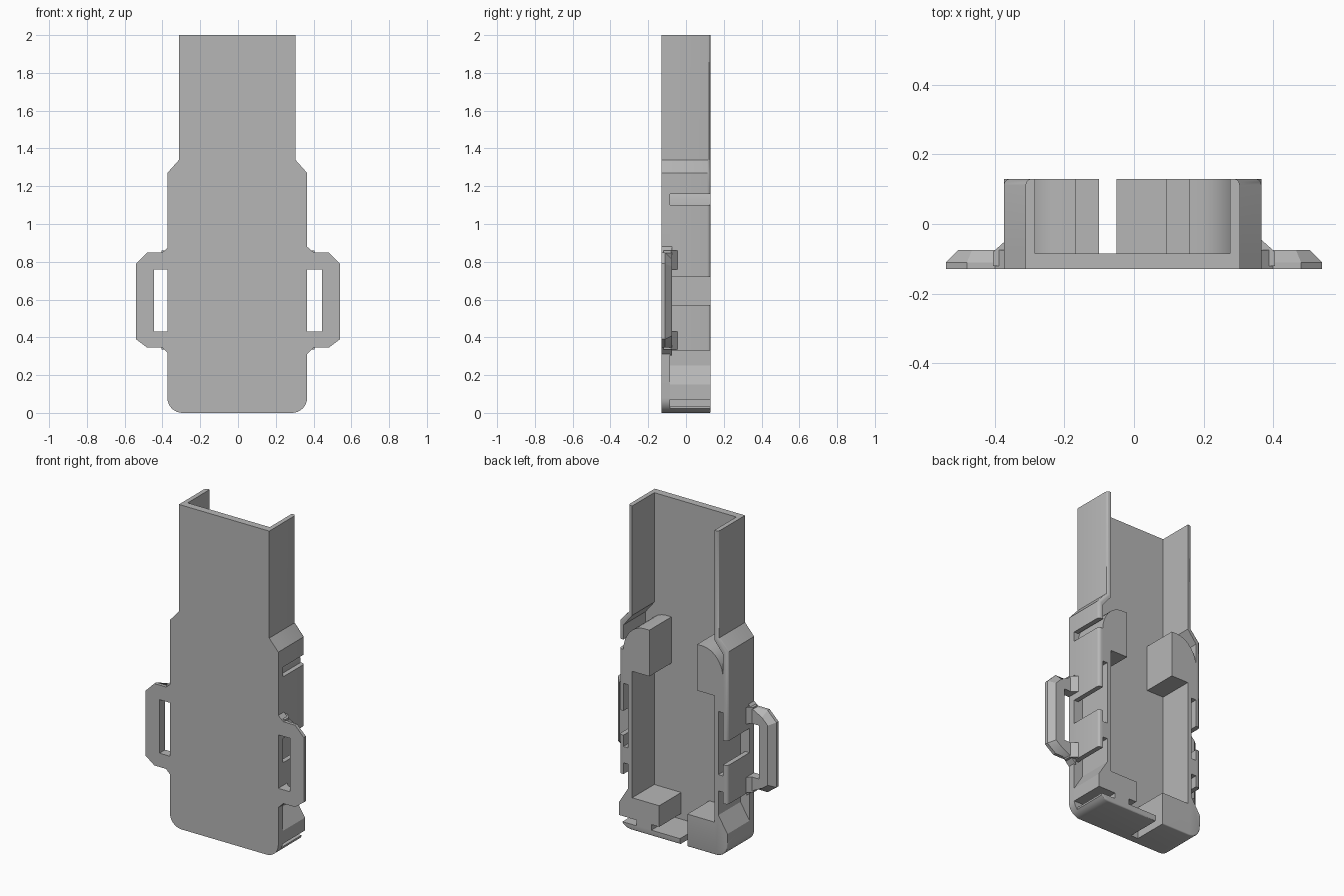
import bpy, bmesh, math

cube = bpy.data.objects.get("Cube")
if cube:
    bpy.data.objects.remove(cube, do_unlink=True)

grey = bpy.data.materials.new("plain grey")
grey.use_nodes = True
grey.diffuse_color = (0.47, 0.47, 0.47, 1)
grey.node_tree.nodes["Principled BSDF"].inputs["Base Color"].default_value = (0.47, 0.47, 0.47, 1)

FRONT, FLOOR, RIM = -0.13, -0.085, 0.13
HALF, NECK, INNER, WALL = 0.37, 0.308, 0.28, 0.34
SHIFT = -0.004
parts = []


def arc(cx, cz, rx, rz, start, end, n=8):
    angles = [math.radians(start + (end - start) * i / n) for i in range(n + 1)]
    return [(cx + rx * math.cos(a), cz + rz * math.sin(a)) for a in angles]


def prism(name, points, y0=FLOOR, y1=RIM, side=1, shift=SHIFT, bevel=0, segments=1, edge_rule=None):
    """Extrude an x-z outline along y; optionally bevel chosen edges of the back face."""
    bm = bmesh.new()
    verts = [bm.verts.new((x * side + shift, y0, z)) for x, z in points]
    base = bm.faces.new(verts)
    ext = bmesh.ops.extrude_face_region(bm, geom=[base])
    for v in ext["geom"]:
        if isinstance(v, bmesh.types.BMVert):
            v.co.y = y1
    bmesh.ops.recalc_face_normals(bm, faces=bm.faces[:])
    if bevel:
        def local(v):
            return (v.co.x - shift) * side, v.co.z
        chosen = [e for e in bm.edges
                  if all(abs(v.co.y - y1) < 1e-5 for v in e.verts)
                  and edge_rule(*local(e.verts[0]), *local(e.verts[1]))]
        bmesh.ops.bevel(bm, geom=chosen, offset=bevel, segments=segments,
                        profile=0.5, affect='EDGES', clamp_overlap=True)
    mesh = bpy.data.meshes.new(name)
    bm.to_mesh(mesh)
    bm.free()
    mesh.materials.append(grey)
    obj = bpy.data.objects.new(name, mesh)
    bpy.context.collection.objects.link(obj)
    parts.append(obj)
    return obj


def box(name, x0, x1, z0, z1, **kw):
    return prism(name, [(x0, z0), (x1, z0), (x1, z1), (x0, z1)], **kw)


def outer_edge(xa, za, xb, zb):
    """Edges lying on the outside of the shell."""
    def outside(x, z):
        return x > HALF - 0.001 or (x > NECK - 0.001 and z > 1.33)
    return outside(xa, za) and outside(xb, zb)


def bottom_edge(xa, za, xb, zb):
    """Edges along the rounded bottom outline."""
    return all(z < 0.001 or math.hypot(x - 0.29, z - 0.08) > 0.078 and x > 0.29 and z <= 0.081
               for x, z in ((xa, za), (xb, zb)))


soft = dict(bevel=0.018, segments=3, edge_rule=outer_edge)

# Face plate with stepped neck and rounded lower corners
half_outline = arc(0.29, 0.08, 0.08, 0.08, -90, 0) + [(HALF, 1.27), (NECK, 1.34), (NECK, 2)]
prism("face_plate", half_outline + [(-x, z) for x, z in reversed(half_outline)], FRONT, FLOOR)

for side, label in ((1, "left"), (-1, "right")):
    # Neck wall and shoulder; one side has a slit below the shoulder
    stop = 1.16 if side == 1 else 0.72
    prism(label + "_neck_wall",
          [(INNER, 2), (NECK, 2), (NECK, 1.34), (HALF, 1.27), (HALF, stop),
           (WALL, stop), (WALL, 1.25), (INNER, 1.325)], side=side, **soft)
    if side == 1:
        box(label + "_upper_slab", WALL, HALF, 0.72, 1.1, side=side, **soft)

    # Rounded stop block
    prism(label + "_stop_block",
          [(0.163, 0.98), (0.163, 1.265)] + arc(0.2, 1.09, 0.142, 0.175, 90, 0)
          + [(0.342, 0.89), (INNER, 0.89), (INNER, 0.98)], side=side)

    # Inner rail, lower slab and the rib that joins them
    box(label + "_rail", INNER, NECK, 0.2, 0.98, side=side)
    box(label + "_lower_slab", WALL, HALF, 0.33, 0.57, side=side, **soft)
    box(label + "_slab_rib", NECK, WALL, 0.4, 0.5, side=side)

    # Strap loop with chamfered outside
    prism(label + "_strap_loop",
          [(0.36, 0.885), (0.4, 0.85), (0.48, 0.85), (0.54, 0.79), (0.54, 0.39), (0.48, 0.345),
           (0.4, 0.345), (0.36, 0.305), (0.36, 0.43), (0.445, 0.43), (0.445, 0.76), (0.36, 0.76)],
          FRONT, -0.075, side, 0, bevel=0.045,
          edge_rule=lambda xa, za, xb, zb: min(xa, xb) > 0.39
          and all(x > 0.5 or z > 0.8 or z < 0.4 for x, z in ((xa, za), (xb, zb))))

    # Gussets where the loop meets the body
    for end, z0, z1 in (("top", 0.76, 0.86), ("bottom", 0.335, 0.43)):
        g = box(label + "_gusset_" + end, 0.36, 0.405, z0, z1, y0=FRONT + 0.01, y1=-0.04,
                side=side, shift=0)
        for v in g.data.vertices:
            if abs(v.co.x) > 0.4 and v.co.y > -0.05:
                v.co.y = -0.08

# Ledge profile shared by both lower corners
ledge_top = [(HALF, 0.15), (NECK, 0.25), (INNER, 0.25), (INNER, 0.2), (0.096, 0.2)]
round_rim = dict(bevel=0.018, segments=3, edge_rule=bottom_edge)
corner = arc(0.29, 0.08, 0.08, 0.08, -90, 0)

# Split lower corner: bottom lip, slit, then ledge
lip = [p for p in corner if p[1] < 0.035]
prism("left_bottom_lip", [(-0.046, 0.035), (-0.046, 0)] + lip + [(lip[-1][0], 0.035)], **round_rim)
prism("left_corner_ledge", [(0.096, 0.07), (HALF - 0.001, 0.07)] + ledge_top)
box("left_ledge_web", 0.15, 0.25, 0.03, 0.075)

# Solid lower corner
prism("right_corner_ledge", [(0.096, 0)] + corner + ledge_top, side=-1, **round_rim)

# Smooth shading with crisp edges
bpy.ops.object.select_all(action='DESELECT')
for obj in parts:
    obj.select_set(True)
bpy.context.view_layer.objects.active = parts[0]
bpy.ops.object.shade_smooth_by_angle(angle=math.radians(30))
